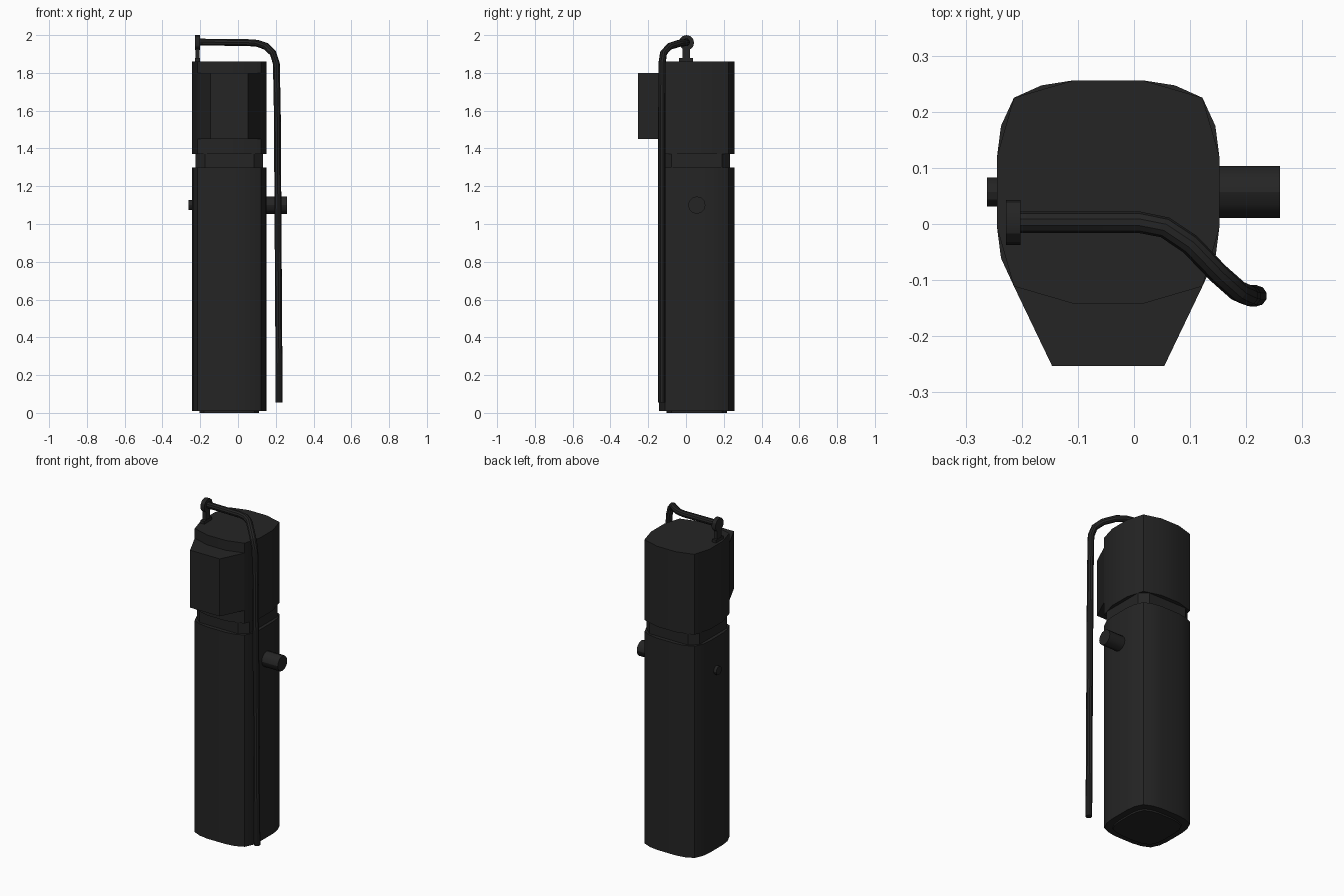
import bpy, bmesh, math
from mathutils import Vector

if "Cube" in bpy.data.objects:
    bpy.data.objects.remove(bpy.data.objects["Cube"], do_unlink=True)

CX, CY = -0.046, 0.057          # axis of the upright body

black = bpy.data.materials.new("matte_black")
black.use_nodes = True
colour = (0.018, 0.018, 0.018, 1)
black.diffuse_color = colour
bsdf = black.node_tree.nodes["Principled BSDF"]
bsdf.inputs["Base Color"].default_value = colour
bsdf.inputs["Roughness"].default_value = 0.7


def finish(ob, smooth=True):
    ob.data.materials.clear()
    ob.data.materials.append(black)
    bpy.ops.object.select_all(action='DESELECT')
    ob.select_set(True)
    bpy.context.view_layer.objects.active = ob
    if smooth:
        bpy.ops.object.shade_smooth_by_angle(angle=math.radians(30))


def prism(name, outline, z0, z1, smooth=True):
    """Extrude a plan outline from z0 up to z1."""
    bm = bmesh.new()
    base = bm.faces.new([bm.verts.new((x, y, z0)) for x, y in outline])
    top = bmesh.ops.extrude_face_region(bm, geom=[base])
    verts = [g for g in top["geom"] if isinstance(g, bmesh.types.BMVert)]
    bmesh.ops.translate(bm, verts=verts, vec=(0, 0, z1 - z0))
    bmesh.ops.recalc_face_normals(bm, faces=bm.faces)
    mesh = bpy.data.meshes.new(name)
    bm.to_mesh(mesh)
    bm.free()
    ob = bpy.data.objects.new(name, mesh)
    bpy.context.collection.objects.link(ob)
    finish(ob, smooth)
    return ob


def mirrored(quarter, scale=1.0):
    """Full outline from one quarter, mirrored about the body axis."""
    q = [(x * scale, y * scale) for x, y in quarter]
    loop = q + [(-x, y) for x, y in reversed(q)]
    loop += [(-x, -y) for x, y in q] + [(x, -y) for x, y in reversed(q)]
    return [(CX + x, CY + y) for x, y in loop]


def rod(name, x0, x1, y, z, radius, sides=12):
    """Cylinder lying along x."""
    bpy.ops.mesh.primitive_cylinder_add(
        vertices=sides, radius=radius, depth=x1 - x0,
        location=((x0 + x1) / 2, y, z), rotation=(0, math.pi / 2, 0))
    ob = bpy.context.object
    ob.name = name
    finish(ob)


def box(name, x0, x1, y0, y1, z0, z1):
    prism(name, [(x0, y0), (x1, y0), (x1, y1), (x0, y1)], z0, z1, False)


# Upright body, foot, neck and head
body_quarter = [(0.198, 0.064), (0.191, 0.118), (0.168, 0.168),
                (0.119, 0.190), (0.062, 0.199)]
head_quarter = body_quarter[::2]
neck_quarter = [(0.178, 0.134), (0.130, 0.175)]
prism("foot", mirrored(body_quarter, 0.8), 0.0, 0.012)
prism("lower_body", mirrored(body_quarter), 0.01, 1.30)
prism("neck", mirrored(neck_quarter), 1.29, 1.38, False)
prism("head", mirrored(head_quarter), 1.37, 1.86)

# Tapered housing on the front of the head
prism("front_housing",
      [(CX + 0.168, CY - 0.168), (CX + 0.100, -0.253), (CX - 0.100, -0.253),
       (CX - 0.168, CY - 0.168)], 1.45, 1.80, False)

# Side knobs
rod("left_knob", 0.14, 0.26, CY, 1.10, 0.046)
rod("right_button", -0.262, -0.23, CY, 1.10, 0.026)

# Bracket that holds the pipe on top
box("bracket_base", -0.228, -0.202, -0.037, 0.037, 1.85, 1.878)
box("bracket_post", -0.226, -0.204, -0.018, 0.022, 1.86, 1.95)
rod("bracket_disc", -0.228, -0.202, 0.003, 1.96, 0.04)

# Bent pipe running over the top and down the front left corner
path = [(-0.21, 0.003, 1.963), (0.01, 0.003, 1.961), (0.055, -0.006, 1.96),
        (0.10, -0.036, 1.957), (0.15, -0.088, 1.94), (0.185, -0.119, 1.905),
        (0.203, -0.127, 1.85), (0.208, -0.128, 1.6), (0.218, -0.128, 0.055)]
curve = bpy.data.curves.new("pipe", 'CURVE')
curve.dimensions = '3D'
curve.bevel_depth = 0.019
curve.bevel_resolution = 3
curve.use_fill_caps = True
spline = curve.splines.new('POLY')
spline.points.add(len(path) - 1)
for point, co in zip(spline.points, path):
    point.co = (*co, 1)
pipe = bpy.data.objects.new("pipe", curve)
bpy.context.collection.objects.link(pipe)
bpy.ops.object.select_all(action='DESELECT')
pipe.select_set(True)
bpy.context.view_layer.objects.active = pipe
bpy.ops.object.convert(target='MESH')
finish(bpy.context.object)
